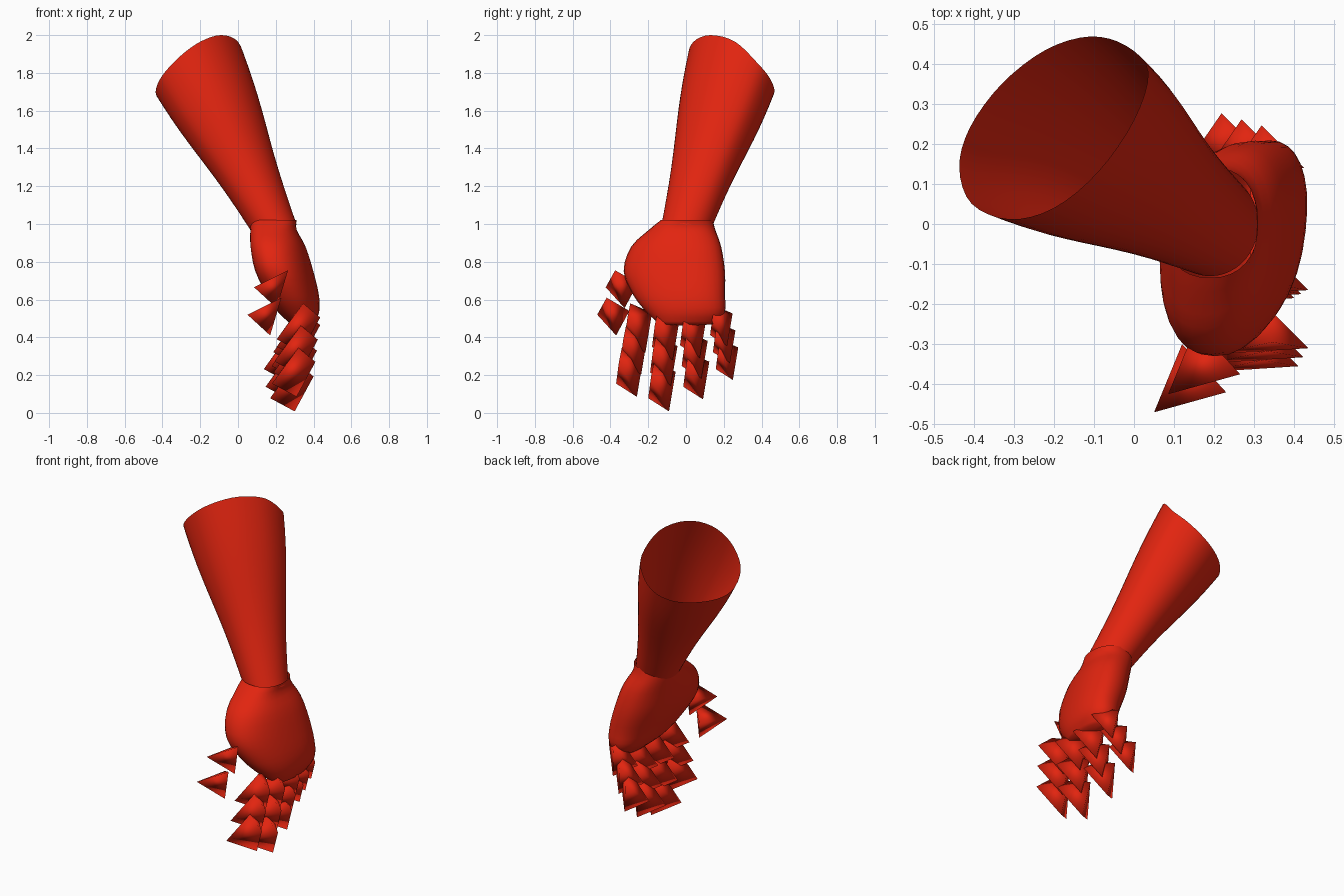
import bpy, bmesh, math
from mathutils import Vector

if "Cube" in bpy.data.objects:
    bpy.data.objects.remove(bpy.data.objects["Cube"])

red = bpy.data.materials.new("bright red")
red.diffuse_color = (0.76, 0.018, 0.005, 1)
red.use_nodes = True
red.node_tree.nodes["Principled BSDF"].inputs["Base Color"].default_value = red.diffuse_color


def finish(name, bm):
    bmesh.ops.recalc_face_normals(bm, faces=bm.faces)
    me = bpy.data.meshes.new(name)
    bm.to_mesh(me)
    bm.free()
    me.materials.append(red)
    for p in me.polygons:
        p.use_smooth = True
    ob = bpy.data.objects.new(name, me)
    bpy.context.collection.objects.link(ob)


def catmull(a, b, c, d, t):
    return 0.5 * (2 * b + (c - a) * t + (2 * a - 5 * b + 4 * c - d) * t * t
                  + (3 * b - a - 3 * c + d) * t ** 3)


def loft(name, rings, cap=False):
    bm = bmesh.new()
    vs = [[bm.verts.new(v) for v in ring] for ring in rings]
    n = len(vs[0])
    for lo, hi in zip(vs, vs[1:]):
        for i in range(n):
            j = (i + 1) % n
            bm.faces.new((lo[i], lo[j], hi[j], hi[i]))
    if cap:
        tip = bm.verts.new(sum(rings[-1], Vector()) / n - Vector((0, 0, .01)))
        for i in range(n):
            bm.faces.new((vs[-1][i], vs[-1][(i + 1) % n], tip))
    finish(name, bm)


# forearm: open tube from the wrist oval to the slanted, curved elbow rim
rim = [Vector(p) for p in (
    (.035, .38, 1.85), (-.02, .445, 1.77), (-.11, .468, 1.70), (-.22, .435, 1.66),
    (-.33, .35, 1.65), (-.41, .24, 1.66), (-.436, .14, 1.70), (-.405, .05, 1.78),
    (-.31, .012, 1.885), (-.20, .04, 1.965), (-.09, .13, 2.0), (0, .26, 1.965))]
SUB = 4
top = [catmull(rim[i - 1], rim[i], rim[(i + 1) % 12], rim[(i + 2) % 12], k / SUB)
       for i in range(12) for k in range(SUB)]
wrist = []
for j in range(12 * SUB):
    a = math.radians(25 + 30 * j / SUB)
    x, y = .12 * math.cos(a), .13 * math.sin(a)
    wrist.append(Vector((.19 + x, y, .98 + .15 * x - .1 * y)))
rings = []
for k in range(13):
    t = k / 12
    ring = [w.lerp(u, t) for w, u in zip(wrist, top)]
    mid = sum(ring, Vector()) / len(ring)
    s = 1 + .03 * math.sin(2 * math.pi * (t - .5))
    rings.append([mid + (v - mid) * s for v in ring])
loft("forearm", rings)

# hand: (z, centre x, centre y, half thickness, half width, slant)
prof = [Vector(p) for p in (
    (1.02, .19, .004, .12, .138, 0), (.97, .188, -.02, .122, .175, .06),
    (.88, .212, -.052, .14, .238, .14), (.75, .245, -.062, .145, .268, .16),
    (.62, .293, -.035, .13, .242, .14), (.53, .322, 0, .105, .205, .08),
    (.47, .34, .01, .06, .15, 0))]
rings = []
for i in range(6):
    for k in range(3 if i < 5 else 4):
        z, cx, cy, th, wd, sl = catmull(prof[max(i - 1, 0)], prof[i], prof[i + 1],
                                        prof[min(i + 2, 6)], k / 3)
        ring = []
        for j in range(32):
            a = 2 * math.pi * j / 32
            c, s = math.cos(a), math.sin(a)
            y = wd * math.copysign(abs(s) ** .88, s)
            x = th * math.copysign(abs(c) ** .88, c)
            ring.append(Vector((cx + x + sl * y, cy + y, z)))
        rings.append(ring)
loft("hand", rings, cap=True)

# finger segments: leaning pointed shards
SHARD = ((-.12, -.07, -.065), (.01, .04, -.135), (.11, -.055, .05),
         (.02, -.04, .125), (-.02, .075, .075))
THUMB = ((-.09, -.08, 0), (.03, .02, -.11), (.09, -.03, .09), (-.02, .09, .02))


def shard(name, shape, centre, s=1):
    bm = bmesh.new()
    for p in shape:
        bm.verts.new(Vector(centre) + Vector(p) * s)
    bmesh.ops.convex_hull(bm, input=bm.verts)
    finish(name, bm)


# each finger: tip centre, knuckle centre, size
fingers = {
    "index_finger": ((.30, -.30, .22), (.325, -.255, .455), 1),
    "middle_finger": ((.29, -.13, .143), (.325, -.11, .415), 1),
    "ring_finger": ((.26, .052, .20), (.325, .035, .42), .95),
    "little_finger": ((.235, .215, .285), (.335, .185, .465), .82)}
for name, (tip, base, s) in fingers.items():
    for k in range(3):
        shard(f"{name}_{k + 1}", SHARD, Vector(tip).lerp(Vector(base), k / 2), s)
shard("thumb_1", THUMB, (.14, -.39, .52))
shard("thumb_2", THUMB, (.175, -.345, .665))
